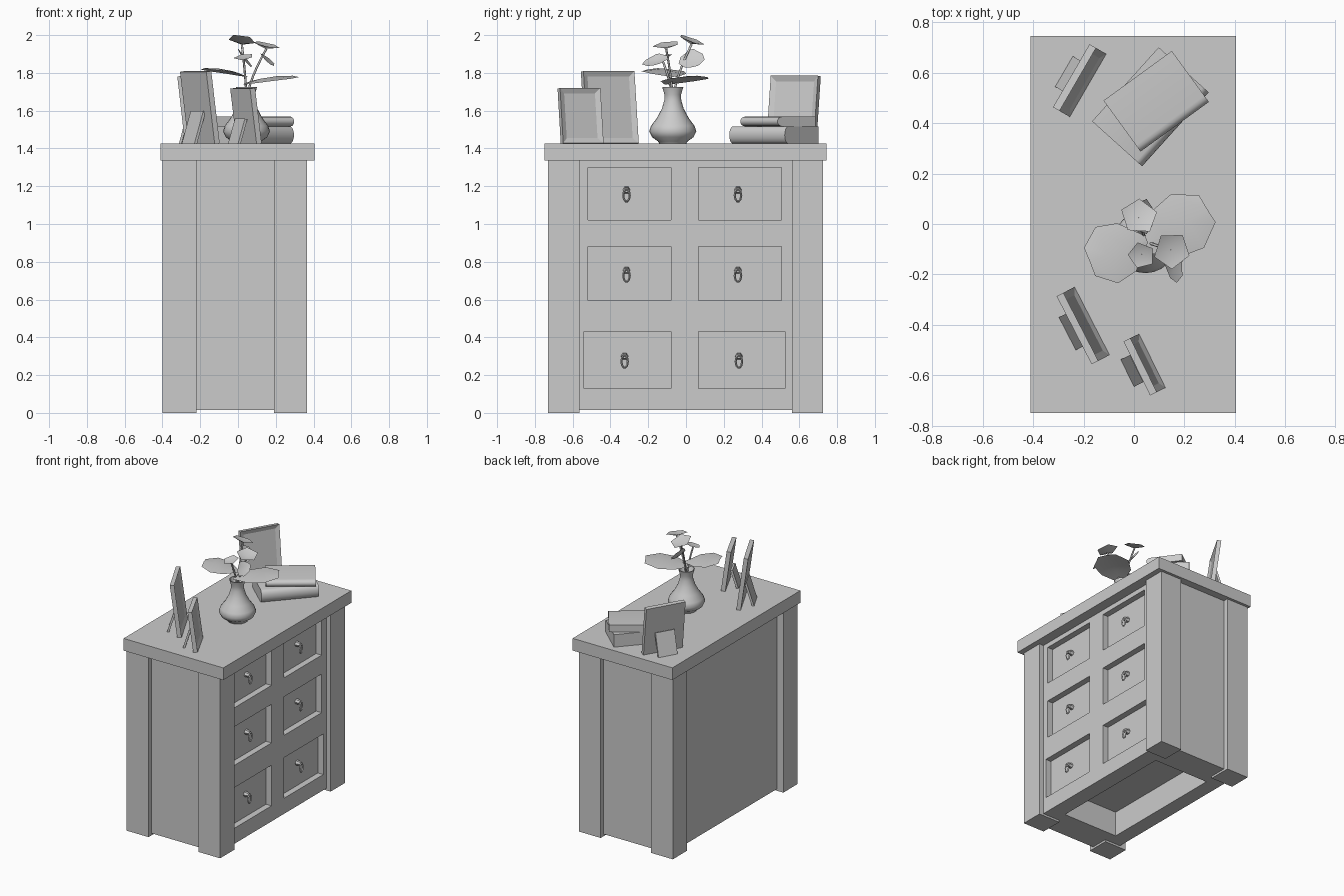
import bpy, bmesh, math
from mathutils import Matrix, Vector

if "Cube" in bpy.data.objects:
    bpy.data.objects.remove(bpy.data.objects["Cube"])

grey = bpy.data.materials.new("plain_grey")
grey.use_nodes = True
GREY = (0.6, 0.6, 0.6, 1)
grey.diffuse_color = GREY
grey.node_tree.nodes["Principled BSDF"].inputs["Base Color"].default_value = GREY
TOP = 1.425


def finish(name, bm, matrix=None, smooth=None):
    bmesh.ops.recalc_face_normals(bm, faces=bm.faces)
    mesh = bpy.data.meshes.new(name)
    bm.to_mesh(mesh)
    bm.free()
    mesh.materials.append(grey)
    ob = bpy.data.objects.new(name, mesh)
    bpy.context.collection.objects.link(ob)
    if matrix:
        ob.matrix_world = matrix
    if smooth:
        bpy.ops.object.select_all(action='DESELECT')
        ob.select_set(True)
        bpy.context.view_layer.objects.active = ob
        bpy.ops.object.shade_smooth_by_angle(angle=math.radians(smooth))
    return ob


def add_box(bm, x, y, z):
    size = [b - a for a, b in (x, y, z)]
    mid = [(a + b) / 2 for a, b in (x, y, z)]
    return bmesh.ops.create_cube(bm, size=1, matrix=Matrix.Translation(mid) @ Matrix.Diagonal((*size, 1)))


def box(name, x, y, z, matrix=None):
    bm = bmesh.new()
    add_box(bm, x, y, z)
    return finish(name, bm, matrix)


# Cabinet top and legs
box("cabinet_top", (-.41, .405), (-.75, .745), (1.335, TOP))
for side, x in (("back", (-.4, -.22)), ("drawer", (.19, .365))):
    for end, y in (("front", (-.73, -.565)), ("rear", (.56, .725))):
        box(f"leg_{side}_{end}", x, y, (0, 1.335))

# Cabinet body with six drawer recesses and a hollow base
body = box("cabinet_body", (-.35, .33), (-.695, .69), (.015, 1.336))
rows = ((1.02, 1.3, 0), (.595, .88, 0), (.13, .43, .02))
bm = bmesh.new()
for z0, z1, extra in rows:
    add_box(bm, (.285, .5), (-.52 - extra, -.08), (z0, z1))
    add_box(bm, (.285, .5), (.065, .505 + extra), (z0, z1))
add_box(bm, (-.24, .21), (-.48, .48), (-.1, .2))
cutter = finish("recess_cutter", bm)
cutter.hide_render = True
cut = body.modifiers.new("recesses", 'BOOLEAN')
cut.operation = 'DIFFERENCE'
cut.solver = 'EXACT'
cut.object = cutter
bpy.context.view_layer.objects.active = body
bpy.ops.object.modifier_apply(modifier="recesses")
bpy.data.objects.remove(cutter)


# Drop handles: a six-sided boss and a hanging loop
def handle(name, y, z):
    bm = bmesh.new()
    turn = Matrix.Rotation(math.pi / 2, 4, 'Y')
    bmesh.ops.create_cone(bm, cap_ends=True, segments=6, radius1=.02, radius2=.014, depth=.035,
                          matrix=Matrix.Translation((.302, y, z + .02)) @ turn)
    rings = []
    for i in range(10):
        a = i * math.tau / 10
        centre = Vector((.322, y, z - .008))
        out = Vector((0, math.cos(a), math.sin(a)))
        spine = centre + Vector((0, .017 * out.y, .033 * out.z))
        rings.append([bm.verts.new(spine + .006 * (math.cos(b) * out + Vector((math.sin(b), 0, 0))))
                      for b in (0, math.pi / 2, math.pi, -math.pi / 2)])
    for i in range(10):
        r, s = rings[i - 1], rings[i]
        for j in range(4):
            bm.faces.new((r[j - 1], r[j], s[j], s[j - 1]))
    finish(name, bm)


for i, (z, y0, y1) in enumerate(((1.16, -.315, .275), (.735, -.315, .275), (.28, -.325, .28))):
    handle(f"handle_front_{i + 1}", y0, z)
    handle(f"handle_rear_{i + 1}", y1, z)


# Picture frames, given by the two ends of the lower front edge
def picture_frame(name, p, q, height, stand, lean=7.5):
    p, q = Vector((*p, TOP)), Vector((*q, TOP))
    u = (q - p).normalized()
    n = Vector((0, 0, 1)).cross(u)
    place = Matrix((u, n, (0, 0, 1))).transposed().to_4x4()
    place.translation = (p + q) / 2
    half = (q - p).length / 2
    bm = bmesh.new()
    add_box(bm, (-half, half), (-.03, 0), (0, height))
    bm.normal_update()
    front = [f for f in bm.faces if f.normal.y > .9]
    bmesh.ops.inset_region(bm, faces=front, thickness=.04)
    bmesh.ops.translate(bm, verts=front[0].verts, vec=(0, -.012, 0))
    tilt = Matrix.Translation((0, 0, .003)) @ Matrix.Rotation(math.radians(lean), 4, 'X')
    finish(name, bm, place @ tilt)
    prop = Matrix.Translation((0, -.11, 0)) @ Matrix.Rotation(math.radians(-17), 4, 'X')
    box(name + "_stand", (-stand, stand), (0, .015), (0, height * .47), place @ prop)


picture_frame("large_frame", (-.236, -.25), (-.097, -.52), .385, .073)
picture_frame("small_frame", (.02, -.436), (.125, -.65), .295, .06)
picture_frame("rear_frame", (-.11, .675), (-.255, .425), .36, .07)


# Books: flat block with a rounded spine on the -y side
def book(name, centre, angle, length, width, z0, z1):
    bm = bmesh.new()
    h, w = (z1 - z0) / 2, width / 2
    outline = [(w, -h), (w, h)]
    for i in range(9):
        a = math.pi * i / 8
        outline.append((-w + .03 - .03 * math.sin(a), h * math.cos(a)))
    face = bm.faces.new([bm.verts.new((-length / 2, y, z)) for y, z in outline])
    out = bmesh.ops.extrude_face_region(bm, geom=[face])
    bmesh.ops.translate(bm, verts=[v for v in out["geom"] if isinstance(v, bmesh.types.BMVert)],
                        vec=(length, 0, 0))
    place = Matrix.Translation((*centre, (z0 + z1) / 2)) @ Matrix.Rotation(math.radians(angle), 4, 'Z')
    finish(name, bm, place, 40)


book("lower_book", (.065, .465), 48, .395, .267, TOP, 1.517)
book("upper_book", (.088, .487), 36, .335, .25, 1.517, 1.568)

# Vase turned from a profile
CX, CY = .045, -.07
profile = ((0, 0), (.07, 0), (.078, .012), (.11, .035), (.125, .065), (.115, .095), (.085, .135),
           (.058, .185), (.045, .23), (.044, .26), (.056, .3), (.05, .3), (.036, .26), (0, .22))
bm = bmesh.new()
verts = [bm.verts.new((r, 0, z)) for r, z in profile]
edges = [bm.edges.new(pair) for pair in zip(verts, verts[1:])]
bmesh.ops.spin(bm, geom=verts + edges, axis=(0, 0, 1), cent=(0, 0, 0), angle=math.tau, steps=24)
bmesh.ops.remove_doubles(bm, verts=bm.verts, dist=.0005)
finish("vase", bm, Matrix.Translation((CX, CY, TOP)), 50)


# Leaves: a folded strip from base to tip
def leaf(name, base, tip, width, arch=.015, side=None):
    base, tip = Vector(base), Vector(tip)
    across = Vector(side) if side else (tip - base).cross(Vector((0, 0, 1)))
    across.normalize()
    up = across.cross(tip - base).normalized()
    bm = bmesh.new()
    rows = []
    for t, w in ((0, .12), (.35, .85), (.7, 1), (1, .5)):
        mid = base.lerp(tip, t) + up * arch * math.sin(math.pi * t)
        rows.append([bm.verts.new(mid + across * s * w * width / 2 - up * abs(s) * arch * w)
                     for s in (-1, 0, 1)])
    for a, b in zip(rows, rows[1:]):
        for j in range(2):
            bm.faces.new((a[j], a[j + 1], b[j + 1], b[j]))
    finish(name, bm, None, 40)


leaf("leaf_right", (.03, -.1, 1.74), (.29, .06, 1.785), .25)
leaf("leaf_left", (.05, -.06, 1.78), (-.175, -.15, 1.825), .24)
leaf("leaf_small_rear", (.0, .03, 1.925), (.07, .03, 1.83), .14, .008, (0, 1, .15))
leaf("leaf_small_front", (.12, -.15, 1.9), (.19, -.17, 1.84), .14, .008, (0, 1, .2))


# Flowers: shallow five-sided cups on thin curved stems
def flower(name, centre, radius, tilt_x, tilt_y, spin):
    bm = bmesh.new()
    core = bm.verts.new((0, 0, -radius * .3))
    rim = []
    for i in range(5):
        a = spin + i * math.tau / 5
        rim.append(bm.verts.new((radius * math.cos(a), radius * math.sin(a), 0)))
    for i in range(5):
        bm.faces.new((core, rim[i - 1], rim[i]))
    turn = Matrix.Rotation(math.radians(tilt_x), 4, 'X') @ Matrix.Rotation(math.radians(tilt_y), 4, 'Y')
    finish(name, bm, Matrix.Translation(centre) @ turn, 40)
    curve = bpy.data.curves.new(name + "_stem", 'CURVE')
    curve.dimensions = '3D'
    curve.bevel_depth = .006
    curve.bevel_resolution = 1
    curve.use_fill_caps = True
    line = curve.splines.new('POLY')
    line.points.add(6)
    start, end = Vector((CX, CY, 1.65)), Vector(centre) - Vector((0, 0, radius * .3))
    for i, point in enumerate(line.points):
        t = i / 6
        pos = start.lerp(end, t)
        pos.xy = start.xy.lerp(end.xy, t ** 1.5)
        point.co = (*pos, 1)
    curve.materials.append(grey)
    bpy.context.collection.objects.link(bpy.data.objects.new(name + "_stem", curve))


flower("flower_high", (.02, .03, 1.975), .075, -20, 8, .3)
flower("flower_side", (.15, -.105, 1.95), .075, 8, 12, .95)
flower("flower_low", (.03, -.125, 1.885), .055, 15, -8, .6)
